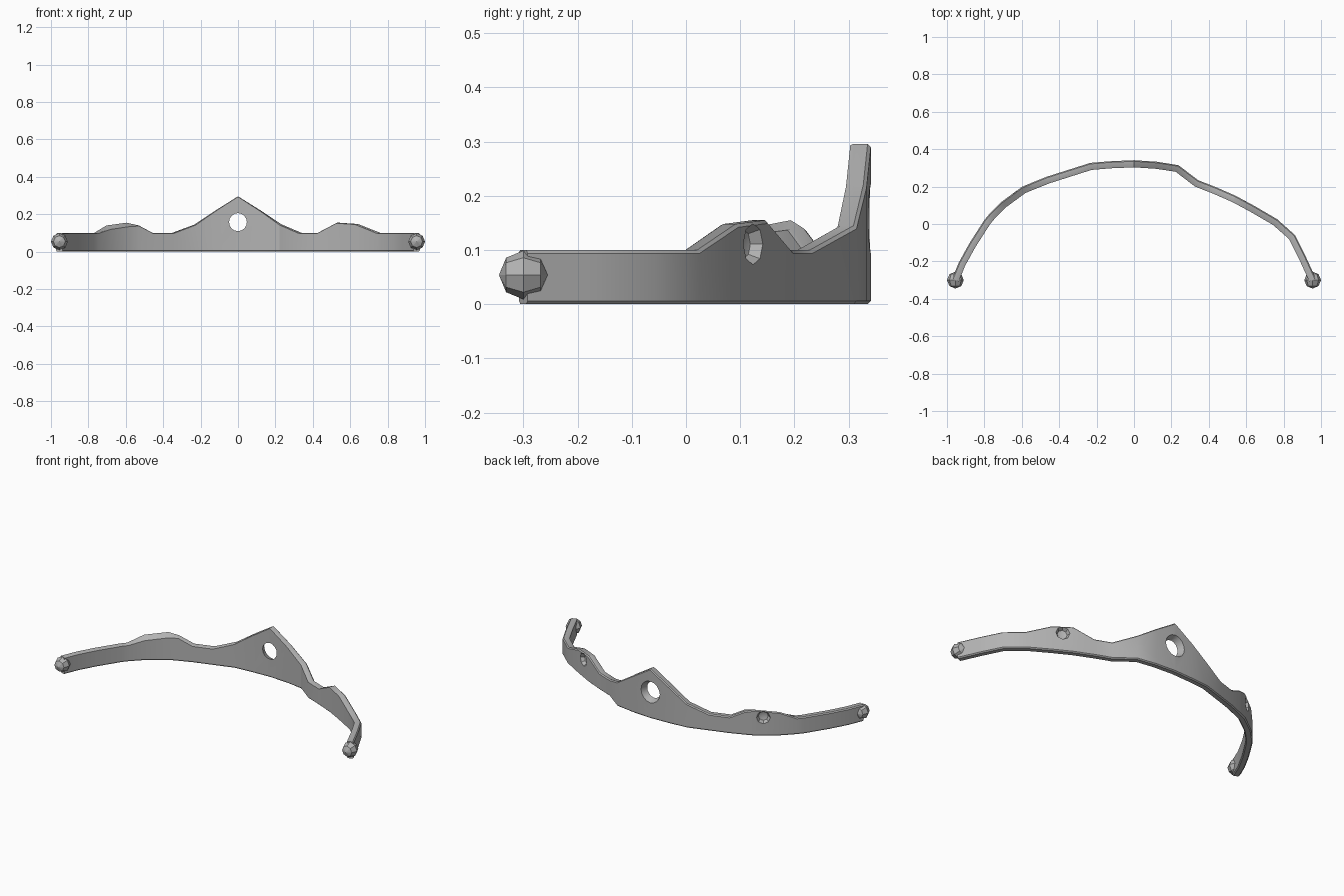
import bpy
import bmesh
from mathutils import Vector

default_cube = bpy.data.objects.get("Cube")
if default_cube:
    bpy.data.objects.remove(default_cube)

HALF_WIDTH = 0.019
CHAMFER = 0.006

# Centre line of the band with the height of its top edge: x, y, top
STATIONS = [
    (-.955, -.30, .10), (-.92, -.215, .10), (-.865, -.115, .10), (-.785, .01, .10),
    (-.76, .04, .10), (-.695, .105, .14), (-.59, .182, .155), (-.535, .205, .14),
    (-.46, .235, .10), (-.35, .27, .10), (-.23, .308, .145), (-.12, .317, .22),
    (0, .322, .296),
    (.12, .314, .22), (.23, .297, .145), (.335, .217, .10), (.43, .18, .10),
    (.535, .134, .155), (.635, .08, .148), (.755, .01, .10), (.845, -.07, .10),
    (.90, -.18, .10), (.955, -.30, .10),
]

grey = bpy.data.materials.new("plain grey")
grey.use_nodes = True
colour = (0.45, 0.45, 0.45, 1)
grey.diffuse_color = colour
grey.node_tree.nodes["Principled BSDF"].inputs["Base Color"].default_value = colour


def add_object(name, bm):
    """Turn a bmesh into a grey object."""
    bmesh.ops.recalc_face_normals(bm, faces=bm.faces)
    mesh = bpy.data.meshes.new(name)
    bm.to_mesh(mesh)
    bm.free()
    mesh.materials.append(grey)
    obj = bpy.data.objects.new(name, mesh)
    bpy.context.collection.objects.link(obj)
    return obj


def activate(obj):
    bpy.ops.object.select_all(action="DESELECT")
    obj.select_set(True)
    bpy.context.view_layer.objects.active = obj


def outward(i):
    """Horizontal direction away from the head at a station."""
    here = Vector(STATIONS[i][:2])
    dirs = []
    for a, b in ((i - 1, i), (i, i + 1)):
        if a >= 0 and b < len(STATIONS):
            dirs.append((Vector(STATIONS[b][:2]) - Vector(STATIONS[a][:2])).normalized())
    t = sum(dirs, Vector((0, 0))).normalized()
    return here, Vector((-t.y, t.x))


# Band: a chamfered section swept along the centre line
def build_band():
    bm = bmesh.new()
    rings = []
    h, c = HALF_WIDTH, CHAMFER
    for i, (x, y, top) in enumerate(STATIONS):
        here, out = outward(i)
        inner = top - (0.018 if -.7 < x < -.55 else 0)
        section = [(-h, c), (c - h, 0), (h - c, 0), (h, c),
                   (h, top - c), (h - c, top), (c - h, inner), (-h, inner - c / 2)]
        rings.append([bm.verts.new((*(here + out * u), z)) for u, z in section])
    for a, b in zip(rings, rings[1:]):
        for k in range(len(a)):
            n = (k + 1) % len(a)
            bm.faces.new((a[k], a[n], b[n], b[k]))
    bm.faces.new(rings[0])
    bm.faces.new(rings[-1])
    return add_object("band", bm)


def cut(target, cutter):
    cutter.hide_render = True
    mod = target.modifiers.new("cut", "BOOLEAN")
    mod.operation = "DIFFERENCE"
    mod.solver = "EXACT"
    mod.object = cutter
    activate(target)
    bpy.ops.object.modifier_apply(modifier=mod.name)
    bpy.data.objects.remove(cutter)


band = build_band()

# Tapered round hole through the central peak, wider on the outside
bm = bmesh.new()
bmesh.ops.create_cone(bm, cap_ends=True, segments=16, radius1=0.073, radius2=0.04, depth=0.08)
hole = add_object("hole_cutter", bm)
hole.rotation_euler = Vector((0, 1, 0)).to_track_quat("-Z", "X").to_euler()
hole.location = (0, 0.322, 0.158)
cut(band, hole)

# Shallow gem sockets on the outside of the two side crests
for a, mix in ((5, 0.68), (17, 0.5)):
    p, q = Vector(STATIONS[a][:2]), Vector(STATIONS[a + 1][:2])
    t = (q - p).normalized()
    out = Vector((-t.y, t.x, 0))
    spot = p.lerp(q, mix).to_3d() + out * HALF_WIDTH
    bm = bmesh.new()
    bmesh.ops.create_uvsphere(bm, u_segments=8, v_segments=4, radius=0.038)
    bmesh.ops.scale(bm, vec=(1, 1, 0.75), verts=bm.verts)
    socket = add_object("socket_cutter", bm)
    socket.rotation_euler = out.to_track_quat("Z", "Y").to_euler()
    socket.location = (spot.x, spot.y, 0.111)
    cut(band, socket)

activate(band)
bpy.ops.object.shade_smooth_by_angle(angle=0.5)

# Faceted knob on each end
for side, name in ((1, "left_end_knob"), (-1, "right_end_knob")):
    bm = bmesh.new()
    bmesh.ops.create_uvsphere(bm, u_segments=8, v_segments=4, radius=0.045)
    knob = add_object(name, bm)
    knob.rotation_euler = (1.5708, 0, 0)
    knob.location = (side * 0.955, -0.30, 0.054)
